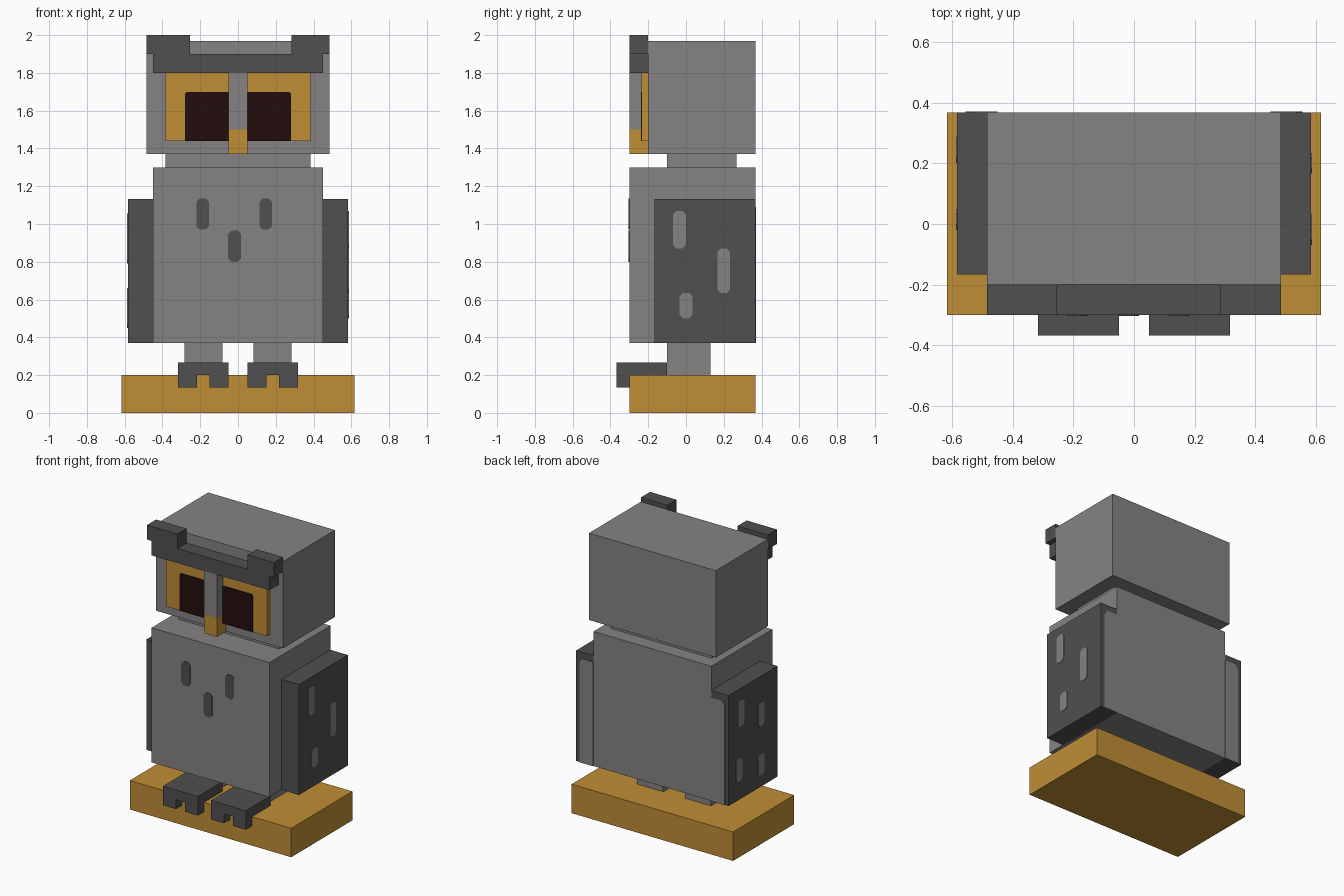
import bpy, bmesh
from mathutils import Vector

cube = bpy.data.objects.get("Cube")
if cube:
    bpy.data.objects.remove(cube, do_unlink=True)


def material(name, rgb):
    m = bpy.data.materials.new(name)
    m.use_nodes = True
    m.diffuse_color = (*rgb, 1)
    m.node_tree.nodes["Principled BSDF"].inputs["Base Color"].default_value = (*rgb, 1)
    return m


GREY = material("feather grey", (0.235, 0.224, 0.228))
DARK = material("dark grey", (0.080, 0.080, 0.080))
GOLD = material("golden orange", (0.527, 0.270, 0.036))
BLACK = material("pupil brown black", (0.017, 0.004, 0.0045))


def prism(name, mat, outline, direction):
    """Extrude a flat 3D outline along a direction into a closed solid."""
    bm = bmesh.new()
    face = bm.faces.new([bm.verts.new(p) for p in outline])
    ext = bmesh.ops.extrude_face_region(bm, geom=[face], use_keep_orig=True)
    verts = [g for g in ext["geom"] if isinstance(g, bmesh.types.BMVert)]
    bmesh.ops.translate(bm, verts=verts, vec=Vector(direction))
    bmesh.ops.recalc_face_normals(bm, faces=bm.faces)
    me = bpy.data.meshes.new(name)
    bm.to_mesh(me)
    bm.free()
    me.materials.append(mat)
    ob = bpy.data.objects.new(name, me)
    bpy.context.collection.objects.link(ob)
    return ob


def box(name, mat, x0, x1, y0, y1, z0, z1):
    return prism(name, mat, [(x0, y0, z0), (x1, y0, z0), (x1, y1, z0), (x0, y1, z0)],
                 (0, 0, z1 - z0))


def capsule(u, z0, z1, w=0.068):
    """Eight-sided upright spot outline in (u, z)."""
    r, c = w / 2, 0.018
    return [(u - r, z0 + c), (u - r + c, z0), (u + r - c, z0), (u + r, z0 + c),
            (u + r, z1 - c), (u + r - c, z1), (u - r + c, z1), (u - r, z1 - c)]


FRONT, BACK, T = -0.30, 0.367, 0.004

# Perch, body, neck and head
box("perch", GOLD, -0.617, 0.617, FRONT, BACK, 0, 0.20)
box("body", GREY, -0.45, 0.45, FRONT, BACK, 0.37, 1.30)
box("neck", GREY, -0.385, 0.385, -0.10, 0.267, 1.30, 1.37)
box("head", GREY, -0.485, 0.485, -0.20, BACK, 1.37, 1.97)

# Face: nose bridge, beak, brow
box("nose_bridge", GREY, -0.05, 0.05, FRONT, -0.20, 1.50, 1.80)
box("beak", GOLD, -0.05, 0.05, FRONT, -0.20, 1.37, 1.50)
box("brow", DARK, -0.45, 0.45, FRONT, -0.20, 1.80, 1.90)
box("right_ear_tuft", DARK, -0.485, -0.253, FRONT, -0.20, 1.90, 2.0)
box("left_ear_tuft", DARK, 0.283, 0.485, FRONT, -0.20, 1.90, 2.0)

for side, s in (("left", 1), ("right", -1)):
    # Eye panel with a painted pupil
    box(side + "_eye", GOLD, s * 0.05, s * 0.385, -0.235, -0.20, 1.44, 1.80)
    pupil = [(0.05, 1.44), (0.28, 1.44), (0.28, 1.69), (0.27, 1.70), (0.05, 1.70)]
    prism(side + "_pupil", BLACK, [(s * x, -0.235 - T, z) for x, z in pupil], (0, T, 0))

    # Wing, with the light patch on its rear face
    box(side + "_wing", DARK, s * 0.45, s * 0.583, -0.167, BACK, 0.37, 1.133)
    patch = [(0.45, 0.37), (0.555, 0.37), (0.555, 1.06), (0.535, 1.09), (0.45, 1.09)]
    prism(side + "_wing_back_patch", GREY, [(s * x, BACK, z) for x, z in patch], (0, T, 0))

    # Leg and foot with two toes hooked over the perch
    leg = (0.083, 0.283) if s > 0 else (-0.283, -0.083)
    box(side + "_leg", GREY, *leg, -0.10, 0.13, 0.20, 0.37)
    box(side + "_foot", DARK, s * 0.05, s * 0.317, -0.367, -0.10, 0.20, 0.267)
    for toe, (a, b) in (("inner", (0.05, 0.15)), ("outer", (0.217, 0.317))):
        box(f"{side}_{toe}_toe", DARK, s * a, s * b, -0.367, FRONT, 0.135, 0.20)

# Chest spots
for i, (x, z0, z1) in enumerate([(-0.187, 0.97, 1.135), (-0.018, 0.80, 0.965),
                                 (0.147, 0.97, 1.135)]):
    prism(f"chest_spot_{i + 1}", DARK,
          [(u, FRONT - T, z) for u, z in capsule(x, z0, z1)], (0, T, 0))

# Wing spots: (y, bottom, top) on each outer face
WING_SPOTS = {
    "left": (1, [(-0.035, 0.87, 1.07), (0.20, 0.635, 0.87), (0.0, 0.50, 0.635)]),
    "right": (-1, [(0.235, 0.87, 1.055), (0.015, 0.79, 0.955),
                   (0.255, 0.50, 0.66), (0.015, 0.45, 0.60)]),
}
for side, (s, spots) in WING_SPOTS.items():
    for i, (y, z0, z1) in enumerate(spots):
        prism(f"{side}_wing_spot_{i + 1}", GREY,
              [(s * 0.583, u, z) for u, z in capsule(y, z0, z1)], (s * T, 0, 0))
